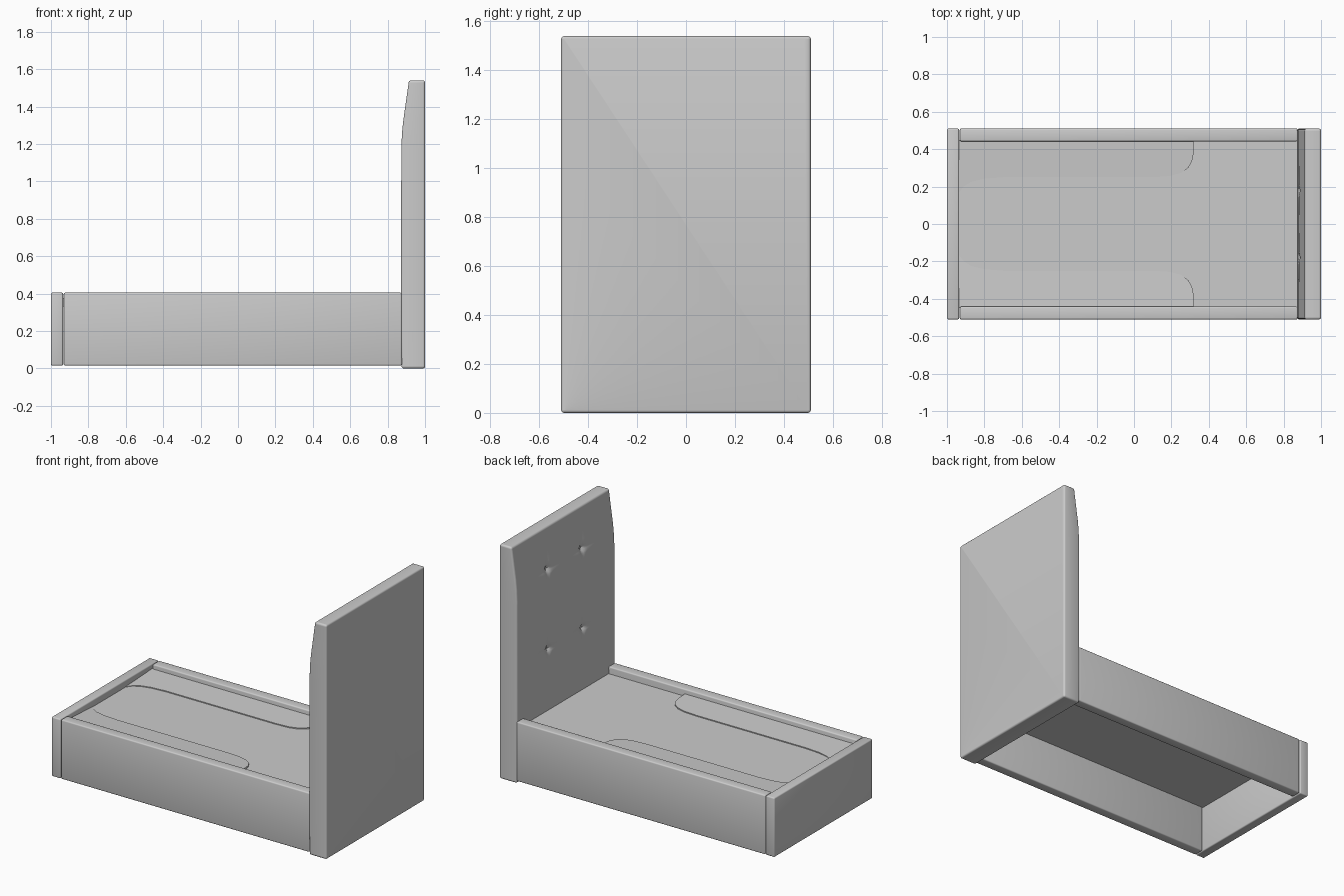
import bpy, bmesh, math

if "Cube" in bpy.data.objects:
    bpy.data.objects.remove(bpy.data.objects["Cube"])


def finish(name, bm, angle=35):
    bmesh.ops.recalc_face_normals(bm, faces=bm.faces[:])
    me = bpy.data.meshes.new(name)
    bm.to_mesh(me)
    bm.free()
    ob = bpy.data.objects.new(name, me)
    bpy.context.collection.objects.link(ob)
    bpy.ops.object.select_all(action='DESELECT')
    ob.select_set(True)
    bpy.context.view_layer.objects.active = ob
    bpy.ops.object.shade_smooth_by_angle(angle=math.radians(angle))
    return ob


def box(name, lo, hi, bevel=0.0):
    bm = bmesh.new()
    bmesh.ops.create_cube(bm, size=1)
    for v in bm.verts:
        v.co = [(a + b) / 2 + c * (b - a) for a, b, c in zip(lo, hi, v.co)]
    if bevel:
        bmesh.ops.bevel(bm, geom=bm.edges[:], offset=bevel, segments=3,
                        profile=0.5, affect='EDGES')
    return finish(name, bm)


# Headboard: grid front with a sloping top and four pinched tufts
PROFILE = [(0.0, 0.875), (0.2, 0.872), (1.18, 0.873), (1.26, 0.877),
           (1.32, 0.883), (1.54, 0.914)]
TUFTS = [(y, z) for y in (-0.18, 0.18) for z in (0.76, 1.28)]
NY, NZ, H, W = 80, 120, 1.54, 0.51


def front_x(y, z):
    for (z0, x0), (z1, x1) in zip(PROFILE, PROFILE[1:]):
        if z <= z1 + 1e-6:
            x = x0 + (x1 - x0) * (z - z0) / (z1 - z0)
            break
    pinch = 0
    for ty, tz in TUFTS:
        dy, dz = abs(y - ty), abs(z - tz)
        pit = 0.012 * math.exp(-(dy * dy + dz * dz) / 0.0006)
        fold = 0.006 * (math.exp(-(dy / 0.012) ** 2 - (dz / 0.07) ** 2)
                        + math.exp(-(dz / 0.012) ** 2 - (dy / 0.1) ** 2))
        pinch += pit + fold
    return x + pinch


bm = bmesh.new()
rows = []
for j in range(NZ + 1):
    z = H * j / NZ
    rows.append([bm.verts.new((front_x(y, z), y, z))
                 for y in (-W + 2 * W * i / NY for i in range(NY + 1))])
for a, b in zip(rows, rows[1:]):
    for i in range(NY):
        bm.faces.new((a[i], a[i + 1], b[i + 1], b[i]))
rim = [e for e in bm.edges if e.is_boundary]
new = bmesh.ops.extrude_edge_only(bm, edges=rim)['geom']
for v in new:
    if isinstance(v, bmesh.types.BMVert):
        v.co.x = 1.0
bmesh.ops.holes_fill(bm, edges=[e for e in bm.edges if e.is_boundary], sides=0)
bmesh.ops.recalc_face_normals(bm, faces=bm.faces[:])
sharp = [e for e in bm.edges if e.calc_face_angle(0) > math.radians(65)]
bmesh.ops.bevel(bm, geom=sharp, offset=0.011, segments=3, profile=0.5,
                affect='EDGES', clamp_overlap=True)
finish("headboard", bm)

# Tuft buttons
for n, (y, z) in enumerate(TUFTS):
    bm = bmesh.new()
    bmesh.ops.create_uvsphere(bm, u_segments=16, v_segments=8, radius=0.012)
    bmesh.ops.scale(bm, vec=(0.5, 1, 1), verts=bm.verts[:])
    bmesh.ops.translate(bm, vec=(front_x(y, z), y, z), verts=bm.verts[:])
    finish(f"tuft_button_{n + 1}", bm)

# Frame and platform
box("footboard", (-1.0, -0.51, 0.015), (-0.935, 0.51, 0.405), 0.008)
for side, s in (("front", -1), ("back", 1)):
    y0, y1 = sorted((s * 0.442, s * 0.51))
    box(side + "_side_rail", (-0.932, y0, 0.015), (0.876, y1, 0.405), 0.008)
box("platform", (-0.94, -0.45, 0.33), (0.88, 0.45, 0.359))

# Shallow side pads on the platform, rising gently towards the rails
OUTLINE = [(-0.937, 0.446), (-0.937, 0.165), (-0.91, 0.2), (-0.87, 0.225),
           (-0.80, 0.242), (-0.70, 0.25), (0.10, 0.25), (0.19, 0.256),
           (0.25, 0.272), (0.29, 0.3), (0.31, 0.335), (0.318, 0.375),
           (0.318, 0.446)]
for side, s in (("front", -1), ("back", 1)):
    bm = bmesh.new()
    top = [bm.verts.new((x, s * y, 0.361 + 0.05 * (y - 0.165))) for x, y in OUTLINE]
    low = [bm.verts.new((x, s * y, 0.345)) for x, y in OUTLINE]
    bm.faces.new(top)
    bm.faces.new(low[::-1])
    for i in range(len(top)):
        k = (i + 1) % len(top)
        bm.faces.new((top[i], low[i], low[k], top[k]))
    finish(side + "_side_pad", bm)
